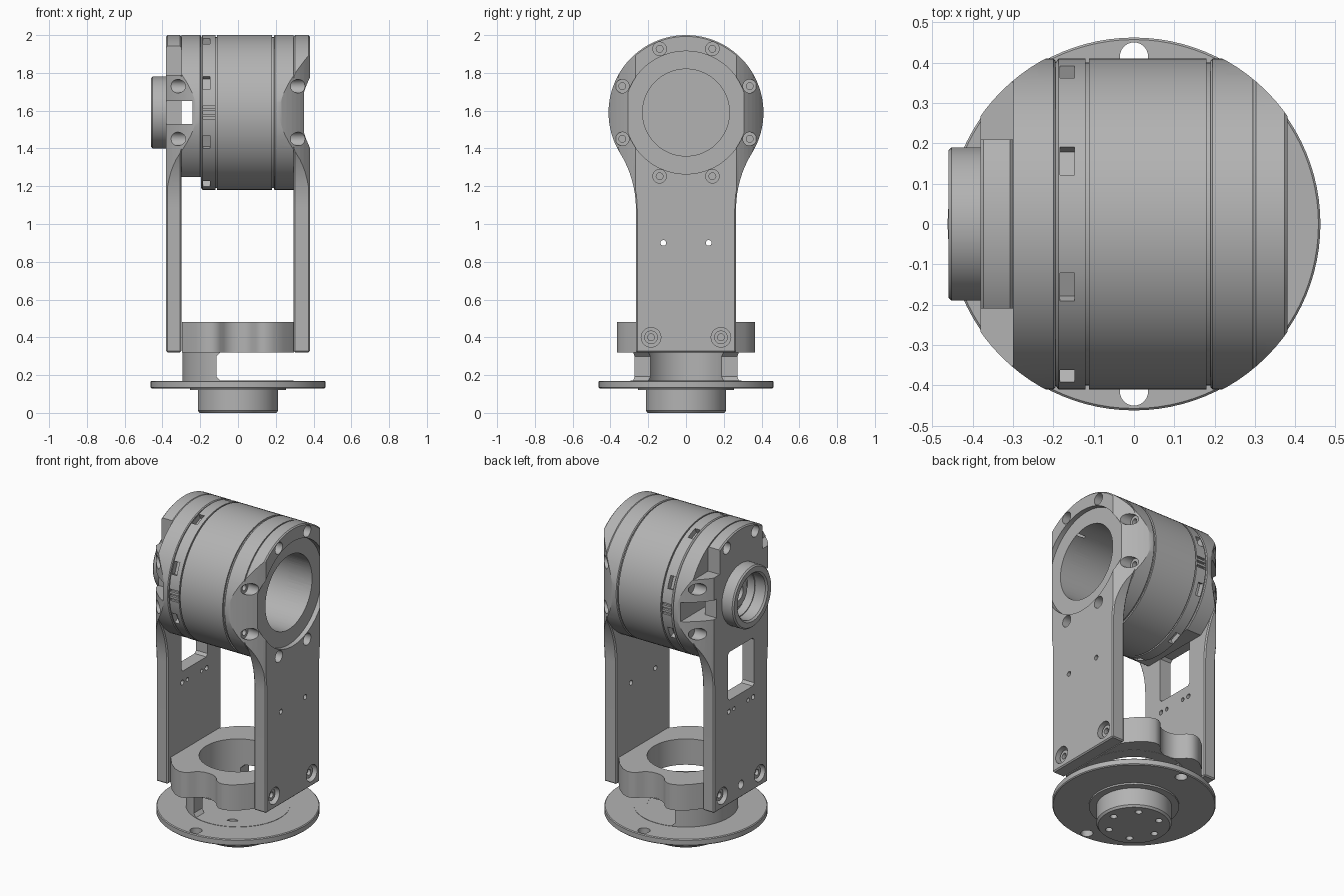
import bpy, bmesh
from math import pi, sin, cos, atan2
from mathutils import Matrix, Vector

if "Cube" in bpy.data.objects:
    bpy.data.objects.remove(bpy.data.objects["Cube"], do_unlink=True)

grey = bpy.data.materials.new("machined_grey")
grey.use_nodes = True
grey.diffuse_color = (0.45, 0.45, 0.45, 1)
grey.node_tree.nodes["Principled BSDF"].inputs["Base Color"].default_value = grey.diffuse_color

HEAD_Z = 1.59      # height of the joint axis
HEAD_R = 0.41
LIMIT_R = 0.465    # everything stays inside this upright cylinder
parts = []


def finish(name, bm, keep=True):
    bmesh.ops.remove_doubles(bm, verts=bm.verts, dist=1e-5)
    bmesh.ops.recalc_face_normals(bm, faces=bm.faces)
    mesh = bpy.data.meshes.new(name)
    bm.to_mesh(mesh)
    bm.free()
    mesh.materials.append(grey)
    ob = bpy.data.objects.new(name, mesh)
    bpy.context.collection.objects.link(ob)
    if keep:
        parts.append(ob)
    else:
        ob.hide_render = True
    return ob


def lathe(name, profile, along_x=False, keep=True, steps=96):
    """Spin (position, radius) points about z, or about the joint axis."""
    bm = bmesh.new()
    verts = [bm.verts.new((r, 0, p)) for p, r in profile]
    edges = [bm.edges.new((verts[i - 1], verts[i])) for i in range(len(verts))]
    bmesh.ops.spin(bm, geom=verts + edges, axis=(0, 0, 1), cent=(0, 0, 0),
                   angle=2 * pi, steps=steps)
    if along_x:
        turn = Matrix.Translation((0, 0, HEAD_Z)) @ Matrix.Rotation(pi / 2, 4, 'Y')
        bmesh.ops.transform(bm, matrix=turn, verts=bm.verts)
    return finish(name, bm, keep)


def prism(name, outline, start, end, along_x=False):
    """Extrude an outline up z, or a (y, z) outline along x."""
    bm = bmesh.new()
    place = (lambda a, b: (start, a, b)) if along_x else (lambda a, b: (a, b, start))
    face = bm.faces.new([bm.verts.new(place(a, b)) for a, b in outline])
    move = Vector((end - start, 0, 0) if along_x else (0, 0, end - start))
    new = bmesh.ops.extrude_face_region(bm, geom=[face])["geom"]
    bmesh.ops.translate(bm, vec=move, verts=[v for v in new if isinstance(v, bmesh.types.BMVert)])
    return finish(name, bm)


def box(x0, x1, y0, y1, z0, z1):
    bm = bmesh.new()
    size = Matrix.Diagonal((x1 - x0, y1 - y0, z1 - z0, 1))
    middle = Matrix.Translation(((x0 + x1) / 2, (y0 + y1) / 2, (z0 + z1) / 2))
    bmesh.ops.create_cube(bm, size=1, matrix=middle @ size)
    return finish("cutter", bm, False)


def rod(a, b, radius):
    """Cylinder cutter between two points."""
    a, b = Vector(a), Vector(b)
    bm = bmesh.new()
    turn = (b - a).to_track_quat('Z', 'Y').to_matrix().to_4x4()
    bmesh.ops.create_cone(bm, cap_ends=True, segments=28, radius1=radius, radius2=radius,
                          depth=(b - a).length, matrix=Matrix.Translation((a + b) / 2) @ turn)
    return finish("cutter", bm, False)


def apply(ob, mod):
    bpy.context.view_layer.objects.active = ob
    bpy.ops.object.modifier_apply(modifier=mod.name)


def bevel(ob, width):
    mod = ob.modifiers.new("edge", 'BEVEL')
    mod.width, mod.segments, mod.limit_method, mod.angle_limit = width, 1, 'ANGLE', 0.7
    apply(ob, mod)


def cut(targets, cutters, operation='DIFFERENCE'):
    for ob in targets:
        for c in cutters:
            mod = ob.modifiers.new("cut", 'BOOLEAN')
            mod.operation, mod.solver, mod.object = operation, 'EXACT', c
            apply(ob, mod)
    for c in cutters:
        bpy.data.objects.remove(c, do_unlink=True)


# Arm outline: straight leg, concave fillet, round head
LEG, FILLET_Z, FILLET_R = 0.265, 1.08, 0.56
touch = atan2(FILLET_Z - HEAD_Z, LEG + FILLET_R)
half = [(LEG, 0.32)]
for i in range(9):
    a = pi + touch * i / 8
    half.append((LEG + FILLET_R + FILLET_R * cos(a), FILLET_Z - FILLET_R * sin(a) * -1
                 if i == 0 else FILLET_Z + FILLET_R * sin(a)))
for i in range(1, 33):
    a = touch + (pi / 2 - touch) * i / 32
    half.append((HEAD_R * cos(a), HEAD_Z + HEAD_R * sin(a)))
arm = half + [(-y, z) for y, z in reversed(half[:-1])]

right_arm = prism("right_arm", arm, 0.295, 0.38, True)
left_arm = prism("left_arm", arm, -0.38, -0.30, True)
for ob in (right_arm, left_arm):
    bevel(ob, 0.007)
right_cap = lathe("right_cap", [(0.19, 0), (0.19, 0.405), (0.195, HEAD_R),
                                (0.295, HEAD_R), (0.295, 0)], True)
left_cap = lathe("left_cap", [(-0.30, 0), (-0.30, HEAD_R), (-0.20, HEAD_R),
                              (-0.195, 0.405), (-0.195, 0)], True)

# Trim the joint ends to the upright envelope
cut([right_arm, right_cap, left_arm, left_cap],
    [lathe("cutter", [(0, 0), (0, LIMIT_R), (2.2, LIMIT_R), (2.2, 0)], keep=False)], 'INTERSECT')

# Motor body with grooves and a deep bore
body = lathe("motor_body", [(-0.195, 0), (-0.195, 0.40), (-0.187, HEAD_R), (-0.12, HEAD_R),
                            (-0.12, 0.40), (-0.112, 0.40), (-0.112, HEAD_R), (0.18, HEAD_R),
                            (0.18, 0.40), (0.19, 0.40), (0.19, 0.23), (-0.15, 0.23), (-0.15, 0)], True)

# Recess and bore on the right end
cut([right_arm], [lathe("cutter", [(0.35, 0), (0.35, 0.325), (0.42, 0.325), (0.42, 0)], True, False)])
cut([right_arm, right_cap],
    [lathe("cutter", [(0.15, 0), (0.15, 0.23), (0.42, 0.23), (0.42, 0)], True, False)])

# Bolt pockets around both ends, slots around the body
for i in range(8):
    a = pi / 8 + i * pi / 4
    y, z = 0.365 * cos(a), HEAD_Z + 0.365 * sin(a)
    cut([right_arm, right_cap], [rod((0.28, y, z), (0.45, y, z), 0.036)])
    cut([right_cap], [rod((0.25, y, z), (0.30, y, z), 0.018)])
    if i not in (5, 6):
        cut([left_arm, left_cap], [rod((-0.45, y, z), (-0.27, y, z), 0.036)])
    slot = box(-0.184, -0.148, -0.038, 0.038, 0.375, 0.45)
    slot.data.transform(Matrix.Translation((0, 0, HEAD_Z)) @ Matrix.Rotation(a, 4, 'X'))
    cut([body], [slot])

# Vent grooves on the front and back of the body
for side in (-1, 1):
    for k in (-1, 0, 1):
        z = HEAD_Z + k * 0.028
        cut([body], [box(-0.184, -0.122, side * 0.42 - 0.025, side * 0.42 + 0.025, z - 0.007, z + 0.007)])

# Left end: upper corner steps, side openings, flat underside
for side in (-1, 1):
    y0, y1 = sorted((side * 0.21, side * 0.6))
    cut([left_arm], [box(-0.5, -0.299, y0, y1, 1.79, 2.1)])
    y0, y1 = sorted((side * 0.24, side * 0.6))
    cut([left_arm], [box(-0.5, -0.29, y0, y1, 1.53, 1.65)])
cut([left_cap], [box(-0.31, -0.24, -0.6, 0.6, 1.53, 1.65)])
cut([left_cap], [box(-0.5, 0, -0.6, 0.6, 1.0, 1.25)])

# Left arm window and hub seat
window = box(-0.5, -0.2, -0.13, 0.13, 0.97, 1.27)
bevel(window, 0.015)
cut([left_arm], [window])
cut([left_arm], [rod((-0.5, 0, HEAD_Z), (-0.33, 0, HEAD_Z), 0.135)])
lathe("left_hub", [(-0.37, 0.14), (-0.45, 0.14), (-0.46, 0.15), (-0.46, 0.182),
                   (-0.452, 0.19), (-0.37, 0.19)], True)
lathe("left_hub_inner_ring", [(-0.32, 0.05), (-0.36, 0.05), (-0.36, 0.09), (-0.32, 0.09)], True, steps=48)

# Small holes and mounting bolts in the arms
for side in (-1, 1):
    y = side * 0.12
    cut([right_arm, left_arm], [rod((-0.5, y, 0.90), (0.5, y, 0.90), 0.015)])
    cut([left_arm], [rod((-0.5, side * 0.07, 0.90), (-0.2, side * 0.07, 0.90), 0.012)])
    for ob, x in ((right_arm, 0.38), (left_arm, -0.38)):
        s = 1 if x > 0 else -1
        y = side * 0.185
        cut([ob], [rod((x - s * 0.05, y, 0.4), (x + s * 0.1, y, 0.4), 0.052)])
        lathe_bolt = rod((x - s * 0.06, y, 0.4), (x - s * 0.02, y, 0.4), 0.036)
        lathe_bolt.name, lathe_bolt.hide_render = "arm_bolt", False
        cut([lathe_bolt], [rod((x - s * 0.04, y, 0.4), (x, y, 0.4), 0.018)])
        parts.append(lathe_bolt)
cut([left_arm], [rod((-0.5, 0, 0.4), (-0.2, 0, 0.4), 0.026)])

# Clamp block joining the arms, with a tool notch front and back
quarter = [(0.297, 0.24), (0.24, 0.31), (0.19, 0.35), (0.15, 0.365), (0.12, 0.362), (0.095, 0.345),
           (0.075, 0.32), (0.05, 0.302), (0.025, 0.294)]
back = quarter + [(0, 0.292)] + [(-x, y) for x, y in reversed(quarter)]
clamp = prism("clamp_block", back + [(-x, -y) for x, y in back], 0.32, 0.48)
cut([clamp], [lathe("cutter", [(0.2, 0), (0.2, 0.22), (0.6, 0.22), (0.6, 0)], keep=False)])

# Curved wall carrying the clamp on the base
wall = lathe("support_wall", [(0.16, 0.22), (0.16, 0.295), (0.325, 0.295), (0.325, 0.22)])
opening = box(-0.115, 0.6, -0.6, 0.6, 0.172, 0.319)
bevel(opening, 0.02)
cut([wall], [opening])

# Base disc, step and hub
disc = lathe("base_disc", [(0.13, 0), (0.13, 0.457), (0.135, 0.462), (0.165, 0.462), (0.17, 0.457), (0.17, 0)])
for side in (-1, 1):
    cut([disc], [rod((0, side * 0.415, 0), (0, side * 0.415, 0.3), 0.035)])
    cut([disc], [rod((side * 0.1, side * -0.2, 0.155), (side * 0.1, side * -0.2, 0.3), 0.035)])
lathe("base_step", [(0.12, 0), (0.12, 0.255), (0.132, 0.255), (0.132, 0)])
hub = lathe("base_hub", [(0, 0), (0, 0.203), (0.012, 0.213), (0.125, 0.213), (0.125, 0)])
for i in range(6):
    a = i * pi / 3
    cut([hub], [rod((0.15 * cos(a), 0.15 * sin(a), -0.1), (0.15 * cos(a), 0.15 * sin(a), 0.06), 0.02)])

# Smooth curved walls, keep edges crisp
bpy.ops.object.select_all(action='DESELECT')
for ob in parts:
    ob.select_set(True)
bpy.context.view_layer.objects.active = parts[0]
bpy.ops.object.shade_smooth_by_angle(angle=0.5)
